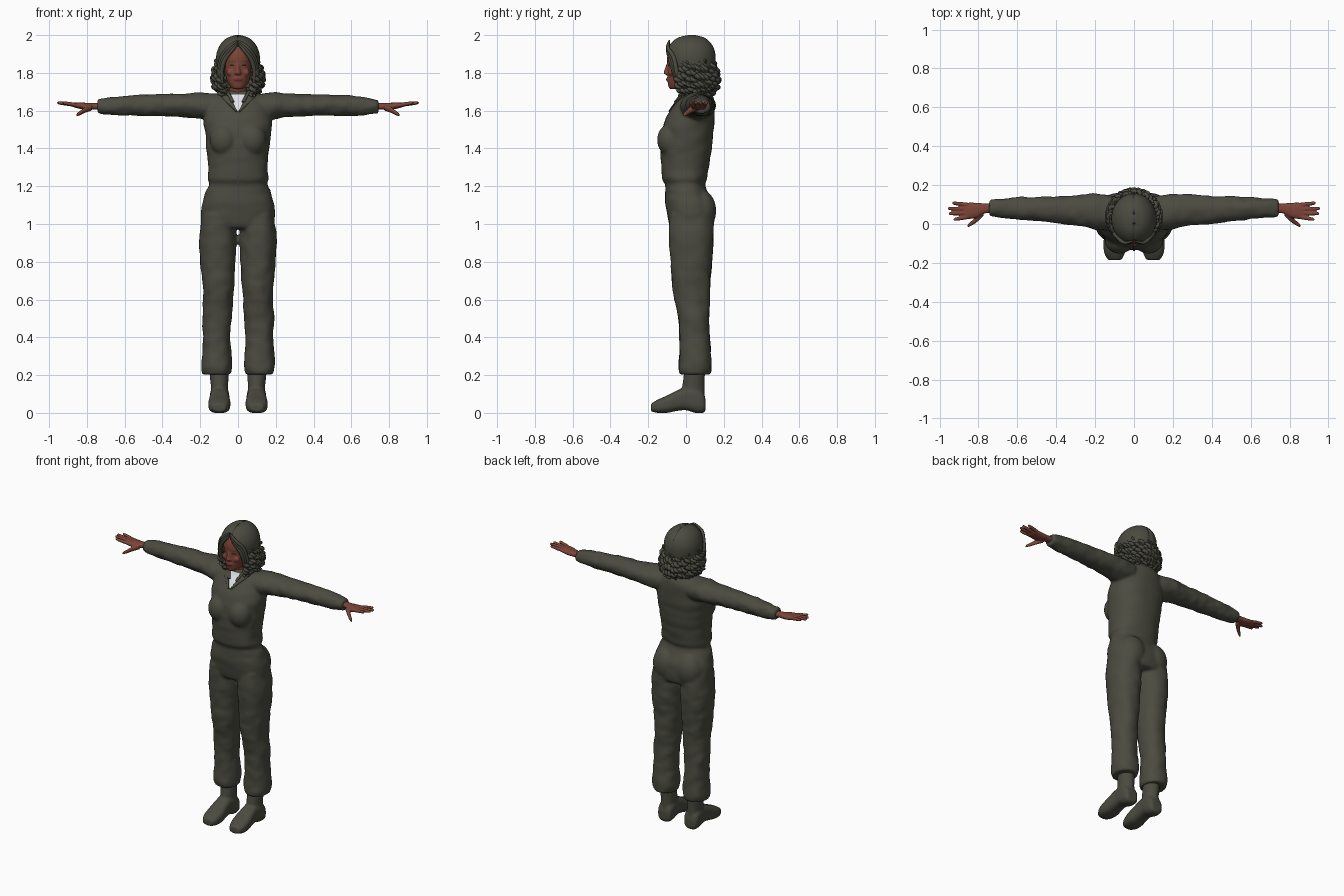
import bpy, bmesh, math, random
from mathutils import Vector, Matrix, noise
from mathutils.bvhtree import BVHTree

random.seed(4)
if "Cube" in bpy.data.objects:
    bpy.data.objects.remove(bpy.data.objects["Cube"])


def material(name, rgb):
    m = bpy.data.materials.new(name)
    m.use_nodes = True
    m.diffuse_color = (*rgb, 1)
    bsdf = m.node_tree.nodes["Principled BSDF"]
    bsdf.inputs["Base Color"].default_value = (*rgb, 1)
    bsdf.inputs["Roughness"].default_value = 0.8
    return m


OLIVE = material("dark olive", (0.07, 0.07, 0.052))
SKIN = material("warm brown skin", (0.2, 0.058, 0.038))
LIP = material("lip red", (0.15, 0.03, 0.025))
DARK = material("eye brown", (0.025, 0.015, 0.012))
WHITE = material("shirt white", (0.75, 0.77, 0.8))

AXES = {"x": lambda t, a, b: (t, a, b), "y": lambda t, a, b: (a, t, b), "z": lambda t, a, b: (a, b, t)}


def spline(keys, sub):
    """Smoothly interpolate a list of key tuples."""
    out = []
    for i in range(len(keys) - 1):
        p0, p1, p2, p3 = (keys[max(0, min(len(keys) - 1, i + k))] for k in (-1, 0, 1, 2))
        for s in range(sub):
            u = s / sub
            out.append([0.5 * (2 * b + (c - a) * u + (2 * a - 5 * b + 4 * c - d) * u * u
                               + (3 * b - a - 3 * c + d) * u ** 3) for a, b, c, d in zip(p0, p1, p2, p3)])
    return out + [list(keys[-1])]


def loft(bm, keys, axis="z", side=1, n=32, sub=4, e=2.0, wrinkle=0.0):
    """Skin closed rings given as (position, a_min, a_max, b_min, b_max)."""
    rings = []
    for t, a0, a1, b0, b1 in spline(keys, sub):
        ring = []
        for k in range(n):
            c, s = math.cos(math.tau * k / n), math.sin(math.tau * k / n)
            grow = 1.0
            if wrinkle:
                stretch = Vector((c * 1.5 + side, s * 1.5, t * 22))
                grow += wrinkle * noise.noise(stretch) / max(a1 - a0, 0.05)
            a = (a0 + a1) / 2 + grow * (a1 - a0) / 2 * math.copysign(abs(c) ** (2 / e), c)
            b = (b0 + b1) / 2 + grow * (b1 - b0) / 2 * math.copysign(abs(s) ** (2 / e), s)
            x, y, z = AXES[axis](t, a, b)
            ring.append(bm.verts.new((x * side, y, z)))
        rings.append(ring)
    for lo, hi in zip(rings, rings[1:]):
        for k in range(n):
            bm.faces.new((lo[k], lo[(k + 1) % n], hi[(k + 1) % n], hi[k]))
    bm.faces.new(rings[0])
    bm.faces.new(rings[-1])


def ball(bm, centre, size):
    bmesh.ops.create_uvsphere(bm, u_segments=24, v_segments=16, radius=1,
                              matrix=Matrix.Translation(centre) @ Matrix.Diagonal((*size, 1)))


def finish(name, bm, mat, voxel=0, smooth=0, thick=0):
    bmesh.ops.recalc_face_normals(bm, faces=bm.faces)
    me = bpy.data.meshes.new(name)
    bm.to_mesh(me)
    bm.free()
    me.materials.append(mat)
    me.polygons.foreach_set("use_smooth", [True] * len(me.polygons))
    ob = bpy.data.objects.new(name, me)
    bpy.context.collection.objects.link(ob)
    if voxel:
        mod = ob.modifiers.new("blend", "REMESH")
        mod.mode, mod.voxel_size, mod.use_smooth_shade = "VOXEL", voxel, True
    if smooth:
        mod = ob.modifiers.new("soften", "SMOOTH")
        mod.factor, mod.iterations = 0.5, smooth
    if thick:
        mod = ob.modifiers.new("thickness", "SOLIDIFY")
        mod.thickness = thick
    return ob


def tubes(name, paths, radius, mat):
    """Round strands; every path is a list of (x, y, z, scale)."""
    cu = bpy.data.curves.new(name, "CURVE")
    cu.dimensions, cu.bevel_depth, cu.bevel_resolution, cu.use_fill_caps = "3D", radius, 2, True
    for path in paths:
        sp = cu.splines.new("POLY")
        sp.points.add(len(path) - 1)
        for p, (x, y, z, r) in zip(sp.points, path):
            p.co, p.radius = (x, y, z, 1), r
    cu.materials.append(mat)
    bpy.context.collection.objects.link(bpy.data.objects.new(name, cu))


def surface(ob):
    tree = BVHTree.FromObject(ob, bpy.context.evaluated_depsgraph_get())

    def front(x, z, gap=0.003, miss=-0.01):
        hit = tree.ray_cast(Vector((x, -1, z)), Vector((0, 1, 0)))[0]
        return (x, (hit.y if hit else miss) - gap, z)
    return front


def sheet(name, front, rows, mat, gap=0.003, thick=0):
    """Thin plate laid on the front of a body; rows are (x_left, x_right, z)."""
    bm = bmesh.new()
    n = 8
    grid = [[bm.verts.new(front(x0 + (x1 - x0) * k / n, z, gap)) for k in range(n + 1)] for x0, x1, z in rows]
    for lo, hi in zip(grid, grid[1:]):
        for k in range(n):
            bm.faces.new((lo[k], lo[k + 1], hi[k + 1], hi[k]))
    finish(name, bm, mat, thick=thick)


def oval(cx, cz, w, h):
    return [(cx - w * math.cos(t / 4), cx + w * math.cos(t / 4), cz + h * math.sin(t / 4)) for t in range(-6, 7)]


# Coverall: trunk, legs and sleeves blended together
bm = bmesh.new()
loft(bm, [(0.975, -.15, .15, -.07, .13), (1.0, -.19, .19, -.09, .145), (1.1, -.193, .193, -.11, .15),
          (1.17, -.172, .172, -.11, .115), (1.21, -.152, .152, -.11, .1), (1.24, -.16, .16, -.128, .11),
          (1.3, -.158, .158, -.13, .12), (1.4, -.166, .166, -.135, .135), (1.48, -.175, .175, -.13, .145),
          (1.55, -.18, .18, -.11, .15), (1.62, -.165, .165, -.07, .15), (1.67, -.125, .125, -.035, .145),
          (1.705, -.075, .075, -.015, .12)], e=2.3, n=48, wrinkle=0.012)
for side in (-1, 1):
    loft(bm, [(1.05, .02, .19, -.09, .14), (.93, .008, .205, -.09, .145), (.8, .013, .2, -.08, .138),
              (.7, .018, .191, -.075, .13), (.6, .027, .184, -.06, .125), (.5, .032, .191, -.04, .123),
              (.4, .042, .187, -.035, .126), (.3, .034, .192, -.035, .133), (.24, .034, .194, -.04, .135),
              (.203, .04, .187, -.033, .128)], side=side, e=2.2, wrinkle=0.012)
    loft(bm, [(.1, -.03, .14, 1.55, 1.69), (.19, -.03, .157, 1.555, 1.697), (.25, -.012, .153, 1.563, 1.692),
              (.35, -.002, .147, 1.57, 1.688), (.48, .012, .142, 1.573, 1.686), (.6, .024, .138, 1.573, 1.678),
              (.7, .034, .132, 1.58, 1.667), (.745, .038, .127, 1.586, 1.66)],
         "x", side, wrinkle=0.016)
    ball(bm, (side * .075, -.085, 1.445), (.075, .068, .085))
    ball(bm, (side * .085, .082, 1.07), (.09, .078, .11))
suit = finish("coverall", bm, OLIVE, 0.009, 4)
on_suit = surface(suit)

# Shirt, zip and collar
v_rows = [(1.6 + .0085 * i, .004 + .0045 * i) for i in range(11)]
sheet("shirt", on_suit, [(-w, w, z) for z, w in v_rows], WHITE, 0.004)
sheet("zip", on_suit, [(-.005, .005, 1.2 + .02 * i) for i in range(21)], OLIVE, 0.004)
for side, word in ((1, "left"), (-1, "right")):
    sheet(word + "_lapel", on_suit, [(side * w, side * (w + .008 + .004 * i), z - .003)
                                     for i, (z, w) in enumerate(v_rows)], OLIVE, 0.008, 0.006)
    neck_edge = [(*on_suit(side * w, z, 0.004), .7) for z, w in v_rows[5:]]
    neck_edge += [(side * .068, .03, 1.703, 1), (side * .064, .075, 1.712, 1),
                  (side * .04, .108, 1.715, 1), (0, .118, 1.715, 1)]
    tubes(word + "_collar", [neck_edge], 0.013, OLIVE)

# Boots
for side, word in ((1, "left"), (-1, "right")):
    bm = bmesh.new()
    loft(bm, [(.104, .065, .13, .015, .07), (.09, .05, .145, 0, .11), (.05, .045, .15, 0, .14),
              (0, .048, .148, .014, .138), (-.05, .045, .152, .01, .118), (-.1, .04, .157, 0, .092),
              (-.15, .047, .153, 0, .07), (-.185, .065, .133, .008, .048)], "y", side, e=2.8)
    loft(bm, [(.06, .048, .147, -.01, .1), (.13, .052, .143, -.02, .098), (.2, .05, .15, -.012, .1),
              (.28, .048, .155, -.012, .105)], side=side)
    finish(word + "_boot", bm, OLIVE, 0.007, 2)

# Hands: palm, four fingers and a thumb
for side, word in ((1, "left"), (-1, "right")):
    bm = bmesh.new()
    loft(bm, [(.72, .055, .108, 1.604, 1.642), (.765, .055, .106, 1.606, 1.64), (.81, .032, .109, 1.605, 1.642),
              (.85, .026, .11, 1.613, 1.643), (.875, .03, .106, 1.62, 1.641)], "x", side, e=2.4)
    for y0, y1, tip in ((.099, .108, .935), (.077, .08, .958), (.056, .053, .953), (.036, .023, .928)):
        keys = []
        for u, r in ((0, .011), (.5, .0105), (.9, .0085), (1, .004)):
            x, y, z = .855 + (tip - .855) * u, y0 + (y1 - y0) * u, 1.63 + .012 * u
            keys.append((x, y - r, y + r, z - r, z + r))
        loft(bm, keys, "x", side, n=12)
    loft(bm, [(.775, .04, .075, 1.6, 1.632), (.805, .012, .046, 1.59, 1.622), (.83, -.005, .021, 1.578, 1.604),
              (.85, -.016, .004, 1.571, 1.589), (.856, -.015, -.005, 1.571, 1.58)], "x", side, n=16)
    finish(word + "_hand", bm, SKIN, 0.004, 2)

# Head, nose, ears of the jaw line and neck
bm = bmesh.new()
loft(bm, [(1.715, -.025, .025, -.085, -.03), (1.725, -.038, .038, -.092, .0), (1.75, -.055, .055, -.097, .05),
          (1.785, -.068, .068, -.099, .09), (1.83, -.077, .077, -.097, .12), (1.88, -.082, .082, -.1, .13),
          (1.93, -.075, .075, -.085, .12), (1.965, -.04, .04, -.04, .08)], e=2.2)
loft(bm, [(1.6, -.06, .06, -.01, .1), (1.68, -.05, .05, -.014, .09), (1.77, -.048, .048, -.025, .08)])
loft(bm, [(1.79, -.014, .014, -.106, -.08), (1.798, -.019, .019, -.119, -.08), (1.815, -.012, .012, -.115, -.08),
          (1.85, -.009, .009, -.102, -.08)], n=16)
ball(bm, (0, -.096, 1.765), (.023, .009, .009))
for side in (-1, 1):
    ball(bm, (side * .04, -.078, 1.802), (.022, .016, .018))
head = finish("head_and_neck", bm, SKIN, 0.005, 3)
on_face = surface(head)
sheet("mouth", on_face, oval(0, 1.765, .023, .008), LIP, 0.001)
for side, word in ((1, "left"), (-1, "right")):
    sheet(word + "_eye", on_face, oval(side * .032, 1.84, .013, .0045), DARK, 0.001)
    sheet(word + "_brow", on_face, oval(side * .034, 1.86, .019, .003), OLIVE, 0.001)

# Hair cap: parted shell with an opening for the face
bm = bmesh.new()
loft(bm, [(1.72, -.085, .085, -.005, .125), (1.78, -.107, .107, -.06, .147), (1.84, -.115, .115, -.095, .155),
          (1.9, -.114, .114, -.104, .156), (1.95, -.094, .094, -.086, .138), (1.985, -.058, .058, -.045, .1),
          (2.0, -.012, .012, .01, .05)], n=64, sub=6)
for v in bm.verts:
    if abs(v.co.x) < 0.003 and v.co.z > 1.86:
        v.co += (Vector((0, .03, 1.86)) - v.co) * 0.06
for side in (-1, 1):
    for point, normal in (((0, 0, 1.945), (side * 1.1, 0, 1)), ((side * .076, 0, 0), (1, 0, 0))):
        bmesh.ops.bisect_plane(bm, geom=bm.verts[:] + bm.edges[:] + bm.faces[:], plane_co=point, plane_no=normal)
gone = []
for f in bm.faces:
    c = f.calc_center_median()
    if c.y < 0 and abs(c.x) < .076 and c.z < 1.945 - 1.1 * abs(c.x):
        gone.append(f)
bmesh.ops.delete(bm, geom=gone, context="FACES")
finish("hair_cap", bm, OLIVE, thick=0.025)

# Swept fringe locks beside the face
locks = []
for side in (-1, 1):
    for k in range(3):
        out = .008 * k
        keys = [(.003, -.088, 1.955 + out, .5), (.035 + out, -.096, 1.918 + out, 1),
                (.07 + out, -.082 + out, 1.868 + out, 1.2), (.086 + out, -.066 + out, 1.81, 1.2),
                (.083 + out, -.055 + out, 1.75, .8)]
        locks.append([(side * x, y, z, r) for x, y, z, r in spline(keys, 5)])
tubes("fringe_locks", locks, 0.0095, OLIVE)

# Curls hanging around the sides and back
curls = []
for layer, count in ((0, 24), (1, 27)):
    for i in range(count):
        ang = 0.85 + (math.tau - 1.7) * i / (count - 1)
        top = random.uniform(1.83, 1.87) if layer else random.uniform(1.78, 1.82)
        low = random.uniform(1.695, 1.725) if layer else random.uniform(1.675, 1.7)
        spin, path = random.uniform(0, math.tau), []
        for k in range(33):
            u = k / 32
            reach = 0.86 + 0.2 * math.sin(u * 2.2) - 0.07 * u - (0 if layer else 0.16)
            wind = spin + u * 3.5 * math.tau
            grow = reach + 0.1 * math.cos(wind)
            turn = ang + 0.1 * math.sin(wind)
            path.append((.124 * grow * math.sin(turn), .04 - .124 * grow * math.cos(turn),
                         top + (low - top) * u, 0.6 + math.sin(math.pi * u) * 0.5))
        curls.append(path)
tubes("hair_curls", curls, 0.0115, OLIVE)
